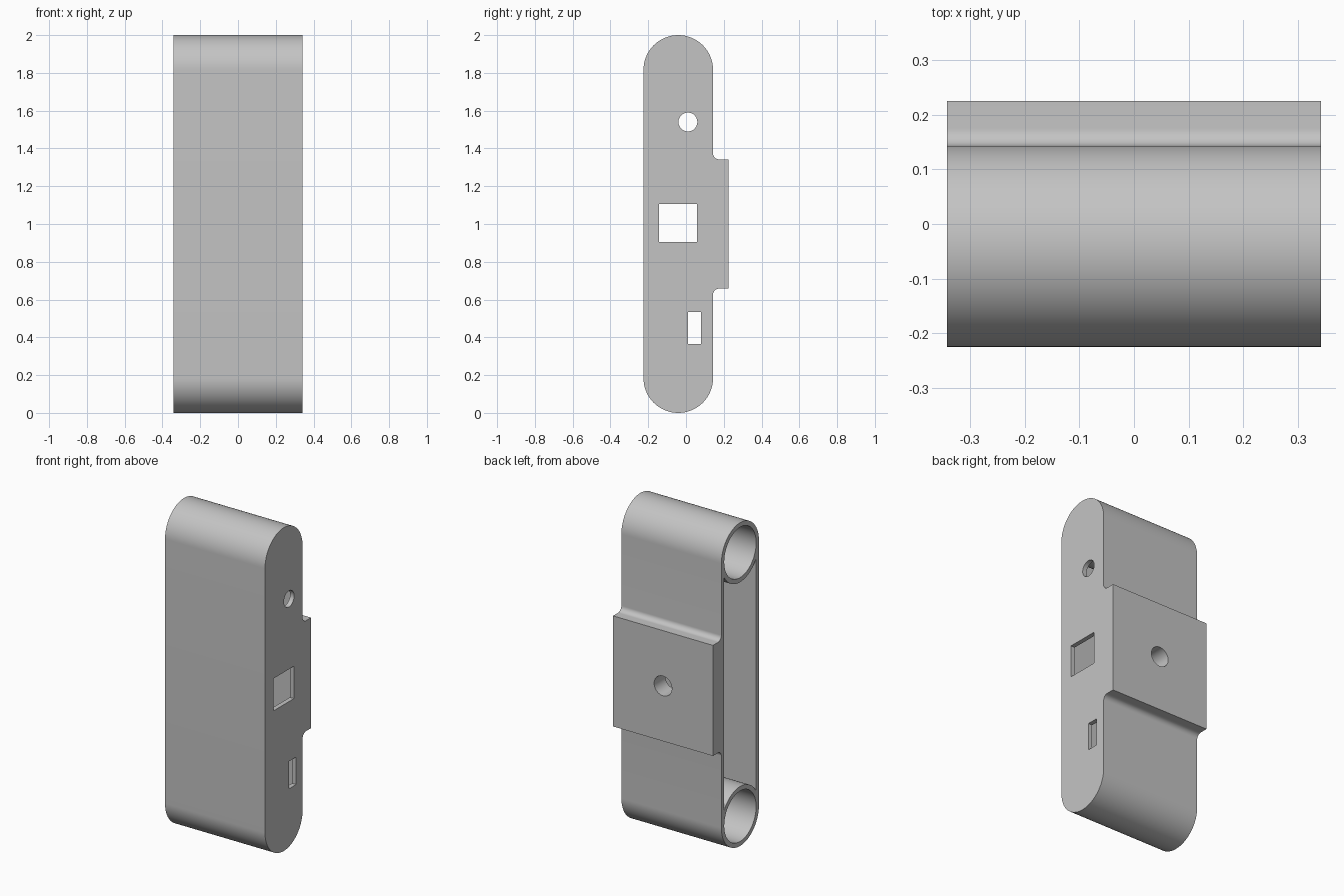
import bpy
import bmesh
from math import pi, sin, cos, acos

cube = bpy.data.objects.get("Cube")
if cube:
    bpy.data.objects.remove(cube, do_unlink=True)

HALF = 0.342            # half the width along x
R = 0.184               # radius of the rounded ends
WALL = 0.028
CY = -0.225 + R         # y of the tube axes
LOW, HIGH = R, 2 - R    # z of the tube axes
BACK = 0.225            # back face of the mounting pad
PAD = 0.342             # half height of the pad
FILLET = 0.032
OPEN = -HALF - 0.1      # cutters start outside the open side
INNER = HALF - WALL     # inner face of the end plate

grey = bpy.data.materials.new("light_grey")
grey.use_nodes = True
colour = (0.55, 0.55, 0.55, 1)
grey.diffuse_color = colour
grey.node_tree.nodes["Principled BSDF"].inputs["Base Color"].default_value = colour


def arc(cy, cz, r, start, end, steps):
    """Points of an arc in the y-z plane."""
    return [(cy + r * cos(start + (end - start) * i / steps),
             cz + r * sin(start + (end - start) * i / steps)) for i in range(steps + 1)]


def circle(cy, cz, r, steps=64):
    return arc(cy, cz, r, 0, 2 * pi, steps)[:-1]


def rectangle(y0, y1, z0, z1):
    return [(y0, z0), (y1, z0), (y1, z1), (y0, z1)]


def prism(name, profile, x0, x1):
    """Extrude a y-z profile along x."""
    bm = bmesh.new()
    face = bm.faces.new([bm.verts.new((x0, y, z)) for y, z in profile])
    new = bmesh.ops.extrude_face_region(bm, geom=[face])["geom"]
    bmesh.ops.translate(bm, vec=(x1 - x0, 0, 0),
                        verts=[v for v in new if isinstance(v, bmesh.types.BMVert)])
    bmesh.ops.recalc_face_normals(bm, faces=bm.faces)
    mesh = bpy.data.meshes.new(name)
    bm.to_mesh(mesh)
    bm.free()
    mesh.materials.append(grey)
    obj = bpy.data.objects.new(name, mesh)
    bpy.context.collection.objects.link(obj)
    return obj


# Housing outline: rounded ends, and a pad on the back with filleted roots
wall_y = CY + R
outline = arc(CY, LOW, R, -pi, 0, 48)
outline += arc(wall_y + FILLET, 1 - PAD - FILLET, FILLET, pi, pi / 2, 10)
outline += [(BACK, 1 - PAD), (BACK, 1 + PAD)]
outline += arc(wall_y + FILLET, 1 + PAD + FILLET, FILLET, -pi / 2, -pi, 10)
outline += arc(CY, HIGH, R, 0, pi, 48)
housing = prism("housing", outline, -HALF, HALF)

# Tube bores and the bay between the tubes, open on one side
a = acos((R - WALL) / R)
bay = arc(CY, LOW, R, pi - a, a, 28) + arc(CY, HIGH, R, -a, a - pi, 28)
cutters = [prism("bay_cutter", bay, OPEN, INNER)]
for z in (LOW, HIGH):
    cutters.append(prism("bore_cutter", circle(CY, z, R - WALL), OPEN, INNER))

# Openings in the end plate
openings = [circle(0.01, 1.54, 0.05, 40),
            rectangle(-0.143, 0.058, 0.905, 1.105),
            rectangle(0.01, 0.08, 0.365, 0.535)]
for profile in openings:
    cutters.append(prism("opening_cutter", profile, INNER - 0.05, HALF + 0.05))

# Round hole through the pad into the bay
hole = prism("pad_hole_cutter", circle(0, 0, 0.061, 40), 0.05, BACK + 0.1)
hole.rotation_euler = (0, 0, pi / 2)
hole.location = (0, 0, 1)
cutters.append(hole)

bpy.ops.object.select_all(action='DESELECT')
bpy.context.view_layer.objects.active = housing
housing.select_set(True)
for cutter in cutters:
    cutter.hide_render = True
    mod = housing.modifiers.new("cut", 'BOOLEAN')
    mod.operation = 'DIFFERENCE'
    mod.solver = 'EXACT'
    mod.object = cutter
    bpy.ops.object.modifier_apply(modifier=mod.name)
for cutter in cutters:
    bpy.data.objects.remove(cutter, do_unlink=True)

bpy.ops.object.shade_smooth_by_angle(angle=pi / 6)
